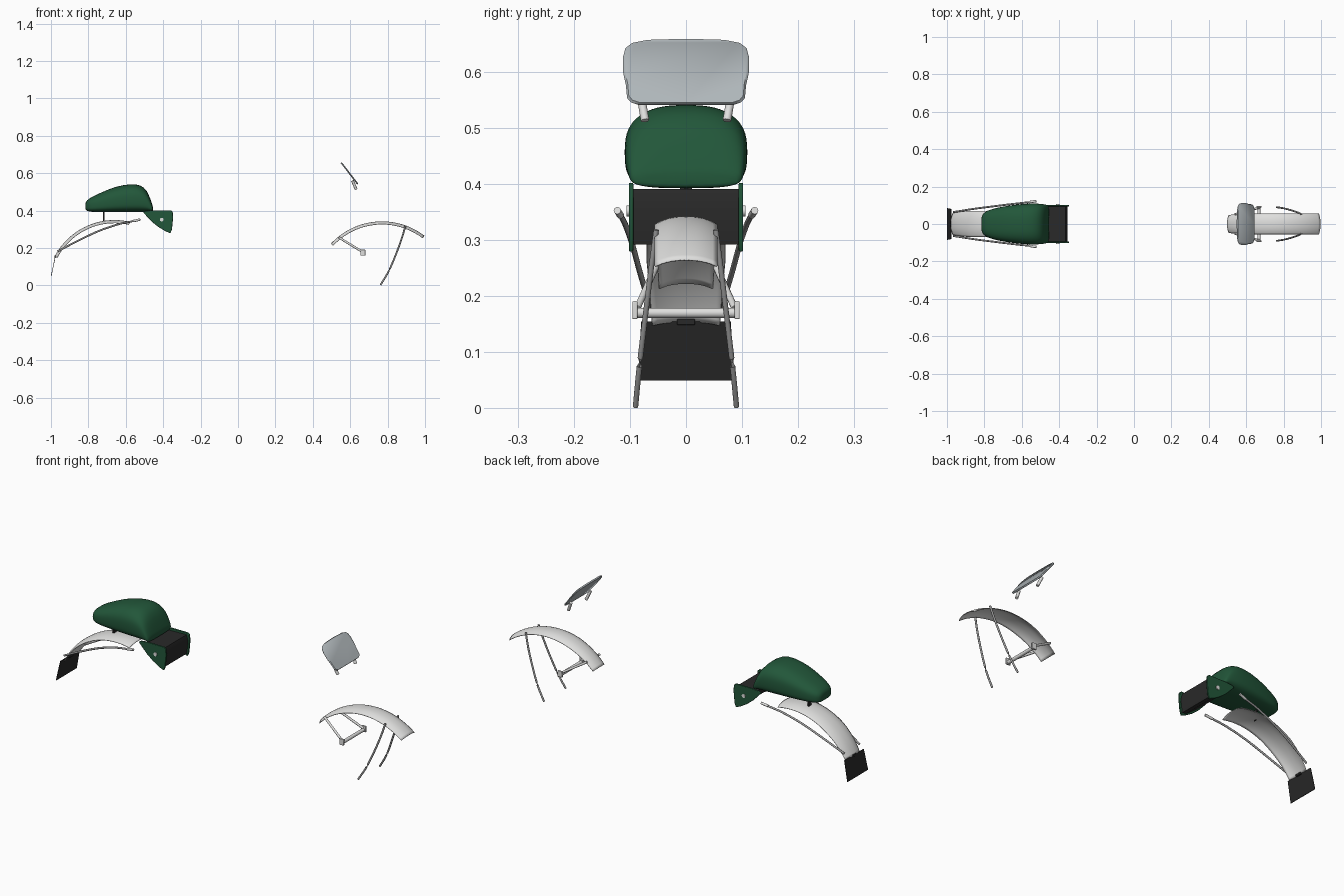
import bpy, bmesh, math
from mathutils import Vector

if "Cube" in bpy.data.objects:
    bpy.data.objects.remove(bpy.data.objects["Cube"])


def mat(name, c):
    m = bpy.data.materials.new(name)
    m.diffuse_color = (*c, 1)
    m.use_nodes = True
    m.node_tree.nodes["Principled BSDF"].inputs["Base Color"].default_value = m.diffuse_color
    return m


GREEN = mat("dark green", (0.016, 0.095, 0.042))
BLACK = mat("black", (0.022, 0.022, 0.022))
CHROME = mat("light metal", (0.74, 0.74, 0.73))
STEEL = mat("grey steel", (0.36, 0.36, 0.36))
SCREEN = mat("blue grey", (0.44, 0.48, 0.50))


def make(name, verts, faces, material, smooth=True, angle=40):
    me = bpy.data.meshes.new(name)
    me.from_pydata([tuple(v) for v in verts], [], faces)
    bm = bmesh.new()
    bm.from_mesh(me)
    bmesh.ops.recalc_face_normals(bm, faces=bm.faces)
    bm.to_mesh(me)
    bm.free()
    ob = bpy.data.objects.new(name, me)
    bpy.context.collection.objects.link(ob)
    me.materials.append(material)
    if smooth:
        for o in bpy.context.selected_objects:
            o.select_set(False)
        ob.select_set(True)
        bpy.context.view_layer.objects.active = ob
        bpy.ops.object.shade_smooth_by_angle(angle=math.radians(angle))
    return ob


def loft(name, rings, material, closed_ring=True, caps=True, **kw):
    n = len(rings[0])
    faces = []
    for i in range(len(rings) - 1):
        for j in range(n if closed_ring else n - 1):
            k = (j + 1) % n
            faces.append((i * n + j, i * n + k, (i + 1) * n + k, (i + 1) * n + j))
    if caps:
        faces += [tuple(range(n)), tuple(range((len(rings) - 1) * n, len(rings) * n))]
    return make(name, [v for r in rings for v in r], faces, material, **kw)


def smooth_path(pts, steps=6):
    # Catmull-Rom through the given points
    p = [Vector(q) for q in pts]
    if len(p) < 3:
        return p
    p = [2 * p[0] - p[1]] + p + [2 * p[-1] - p[-2]]
    out = []
    for i in range(1, len(p) - 2):
        a, b, c, d = p[i - 1:i + 3]
        for s in range(steps):
            t = s / steps
            out.append(0.5 * (2 * b + (c - a) * t + (2 * a - 5 * b + 4 * c - d) * t * t
                              + (3 * b - a - 3 * c + d) * t ** 3))
    return out + [p[-2]]


def tube(name, pts, r, material, sides=12):
    p = smooth_path(pts)
    rings = []
    for i, q in enumerate(p):
        d = (p[min(i + 1, len(p) - 1)] - p[max(i - 1, 0)]).normalized()
        u = d.cross(Vector((0.3, 0.1, 0.95)) if abs(d.z) < 0.9 else Vector((1, 0, 0))).normalized()
        w = d.cross(u)
        rings.append([q + r * (math.cos(a) * u + math.sin(a) * w)
                      for a in (2 * math.pi * k / sides for k in range(sides))])
    return loft(name, rings, material)


def pair(name, pts, r, material):
    for side, s in (("left", 1), ("right", -1)):
        tube(f"{name}_{side}", [(x, y * s, z) for x, y, z in pts], r, material)


def slab(name, profile, y0, y1, material, bevel=0.0):
    # side profile (x, z) extruded along y
    ob = loft(name, [[(x, y, z) for x, z in profile] for y in (y0, y1)], material)
    if bevel:
        b = ob.modifiers.new("bevel", 'BEVEL')
        b.width, b.segments = bevel, 2
    return ob


def box(name, c, s, material):
    prof = [(c[0] + i * s[0] / 2, c[2] + j * s[2] / 2) for i, j in ((-1, -1), (1, -1), (1, 1), (-1, 1))]
    return slab(name, prof, c[1] - s[1] / 2, c[1] + s[1] / 2, material, 0.002)


# Seat: rounded cross-sections along x (x, half width, bottom, top)
stations = [(-0.816, 0.035, 0.408, 0.440), (-0.810, 0.055, 0.398, 0.455), (-0.785, 0.072, 0.393, 0.472),
            (-0.74, 0.086, 0.392, 0.493), (-0.66, 0.101, 0.392, 0.529), (-0.57, 0.110, 0.392, 0.545),
            (-0.52, 0.110, 0.392, 0.537), (-0.488, 0.107, 0.392, 0.512), (-0.468, 0.103, 0.392, 0.462),
            (-0.457, 0.098, 0.394, 0.428), (-0.455, 0.088, 0.398, 0.420)]
rings = []
for x, hw, zb, zt in stations:
    mid = zb + 0.45 * (zt - zb)
    ring = []
    for k in range(32):
        a = 2 * math.pi * k / 32
        c, s = math.cos(a), math.sin(a)
        e = 2 / 2.6 if s > 0 else 2 / 3.6
        h = (zt - mid) if s > 0 else (mid - zb)
        ring.append((x, hw * math.copysign(abs(c) ** e, c), mid + h * math.copysign(abs(s) ** e, s)))
    rings.append(ring)
seat = loft("seat", rings, GREEN, angle=60)
sub = seat.modifiers.new("subdivide", 'SUBSURF')
sub.levels = sub.render_levels = 1
box("seat_bracket", (-0.718, 0, 0.369), (0.008, 0.022, 0.056), BLACK)

# Box between the green side plates
plate = [(-0.507, 0.390), (-0.495, 0.398), (-0.46, 0.402), (-0.36, 0.402), (-0.349, 0.393), (-0.347, 0.362),
         (-0.353, 0.30), (-0.361, 0.279), (-0.385, 0.288), (-0.425, 0.312), (-0.46, 0.340)]
core = [(-0.475, 0.388), (-0.365, 0.391), (-0.356, 0.36), (-0.364, 0.292), (-0.385, 0.294), (-0.455, 0.345)]
slab("side_box", core, -0.095, 0.095, BLACK)
for side, s in (("left", 1), ("right", -1)):
    slab(f"side_plate_{side}", plate, s * 0.094, s * 0.102, GREEN, 0.002)
    tube(f"side_bolt_{side}", [(-0.408, s * 0.098, 0.352), (-0.408, s * 0.106, 0.352)], 0.010, CHROME)


# Mudguards: crowned strip swept along an arc
def mudguard(name, cx, cz, r, a0, a1, hw0, hw1, crown):
    rings = []
    for i in range(41):
        t = i / 40
        a = math.radians(a0 + (a1 - a0) * t)
        hw = hw0 + (hw1 - hw0) * min(1, t * 3)
        ring = []
        for j in range(15):
            v = j / 7 - 1
            rr = r - crown * abs(v) ** 2.4
            ring.append((cx + rr * math.cos(a), hw * v, cz + rr * math.sin(a)))
        rings.append(ring)
    ob = loft(name, rings, CHROME, closed_ring=False, caps=False)
    so = ob.modifiers.new("thickness", 'SOLIDIFY')
    so.thickness = 0.003
    so.offset = 0
    return ob


mudguard("rear_mudguard", -0.66, -0.012, 0.36, 152.5, 77, 0.060, 0.070, 0.014)
mudguard("front_mudguard", 0.77, -0.031, 0.372, 137, 52.5, 0.048, 0.055, 0.014)

# Rear mudguard stays
pair("rear_stay", [(-0.525, 0.122, 0.352), (-0.575, 0.115, 0.341), (-0.64, 0.108, 0.327),
                   (-0.74, 0.096, 0.293), (-0.85, 0.082, 0.242), (-0.965, 0.064, 0.182)], 0.005, STEEL)
pair("rear_stay_end", [(-0.523, 0.1225, 0.3525), (-0.56, 0.117, 0.344)], 0.0065, CHROME)

# Mud flap and its clip
flap = [(-0.9785, 0.155), (-0.9755, 0.155), (-0.997, 0.05), (-1.0, 0.05)]
rings = [[(x, s * (0.080 if z > 0.1 else 0.085), z) for x, z in flap] for s in (-1, 1)]
loft("mud_flap", rings, BLACK)
box("flap_clip", (-0.975, 0, 0.154), (0.014, 0.032, 0.011), BLACK)

# Front mudguard struts, crossbar and long stays
pair("front_strut", [(0.54, 0.052, 0.256), (0.668, 0.087, 0.178)], 0.006, CHROME)
tube("crossbar", [(0.668, -0.095, 0.170), (0.668, 0.095, 0.170)], 0.009, CHROME, 16)
for side, s in (("left", 1), ("right", -1)):
    box(f"crossbar_bracket_{side}", (0.668, s * 0.091, 0.175), (0.026, 0.009, 0.032), CHROME)
pair("front_stay", [(0.895, 0.053, 0.318), (0.875, 0.062, 0.25), (0.845, 0.072, 0.168),
                    (0.805, 0.083, 0.075), (0.762, 0.090, 0.003)], 0.0048, STEEL)

# Small windscreen: rounded outline on a leaning plane
half = [(0.0, 0.541), (0.085, 0.541), (0.098, 0.545), (0.105, 0.553), (0.107, 0.575), (0.112, 0.598),
        (0.1125, 0.625), (0.108, 0.642), (0.096, 0.651), (0.07, 0.656), (0.0, 0.658)]
outline = half + [(-y, z) for y, z in half[-2:0:-1]]
rings = []
for off, k in ((-0.004, 0.97), (0.0, 1.0), (0.004, 0.97)):
    rings.append([(0.552 + (0.658 - z) * 0.75 + off * 0.8, y * k, 0.6 + (z - 0.6) * k + off * 0.6)
                  for y, z in outline])
loft("windscreen", rings, SCREEN, angle=50)
pair("windscreen_leg", [(0.612, 0.081, 0.56), (0.632, 0.073, 0.513)], 0.0075, CHROME)
